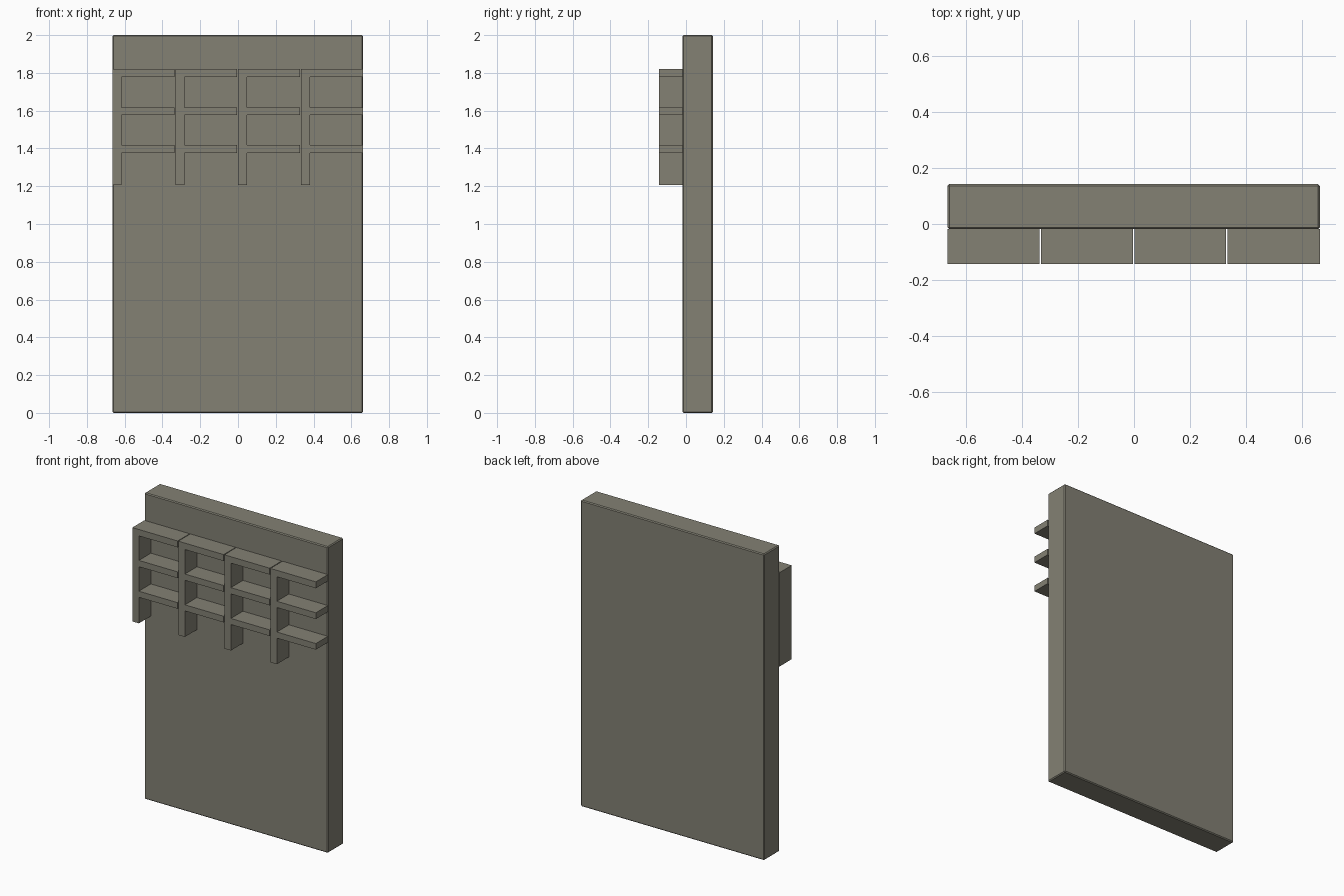
import bpy, bmesh

if "Cube" in bpy.data.objects:
    bpy.data.objects.remove(bpy.data.objects["Cube"])

# Single warm grey material
grey = bpy.data.materials.new("warm_grey")
grey.diffuse_color = (0.227, 0.218, 0.174, 1.0)
grey.use_nodes = True
grey.node_tree.nodes["Principled BSDF"].inputs["Base Color"].default_value = grey.diffuse_color

FRONT, FACE, BACK = -0.142, -0.018, 0.142
LEFT, RIGHT = -0.664, 0.662


def make_object(name, bm):
    bmesh.ops.recalc_face_normals(bm, faces=bm.faces)
    mesh = bpy.data.meshes.new(name)
    bm.to_mesh(mesh)
    bm.free()
    mesh.materials.append(grey)
    obj = bpy.data.objects.new(name, mesh)
    bpy.context.collection.objects.link(obj)
    return obj


# Wall slab with finely chamfered edges
bm = bmesh.new()
bmesh.ops.create_cube(bm, size=1)
for v in bm.verts:
    v.co.x = RIGHT if v.co.x > 0 else LEFT
    v.co.y = BACK if v.co.y > 0 else FACE
    v.co.z = 2.0 if v.co.z > 0 else 0.0
slab = make_object("wall_slab", bm)
bevel = slab.modifiers.new("chamfer", 'BEVEL')
bevel.width = 0.006
bevel.segments = 1

# Comb-shaped shelf units: one upright with three shelves to its right
SHELVES = [(1.82, 1.778), (1.618, 1.577), (1.417, 1.377)]
UPRIGHT_BOTTOM, UPRIGHT_WIDTH, PITCH, GAP = 1.207, 0.047, 0.3325, 0.005


def shelf_unit(name, x0, x1):
    inner = x0 + UPRIGHT_WIDTH
    profile = [(x0, UPRIGHT_BOTTOM), (x0, SHELVES[0][0])]
    for i, (top, bottom) in enumerate(SHELVES):
        if i:
            profile.append((inner, top))
        profile += [(x1, top), (x1, bottom), (inner, bottom)]
    profile.append((inner, UPRIGHT_BOTTOM))
    bm = bmesh.new()
    face = bm.faces.new([bm.verts.new((x, FRONT, z)) for x, z in profile])
    ext = bmesh.ops.extrude_face_region(bm, geom=[face])
    moved = [g for g in ext["geom"] if isinstance(g, bmesh.types.BMVert)]
    bmesh.ops.translate(bm, verts=moved, vec=(0, FACE - FRONT, 0))
    if not any(f.is_valid and all(abs(v.co.y - FRONT) < 1e-5 for v in f.verts) for f in bm.faces):
        bmesh.ops.holes_fill(bm, edges=bm.edges)
    make_object(name, bm)


for i in range(4):
    start = LEFT + i * PITCH
    end = RIGHT if i == 3 else start + PITCH - GAP
    shelf_unit(f"shelf_unit_{i + 1}", start, end)
